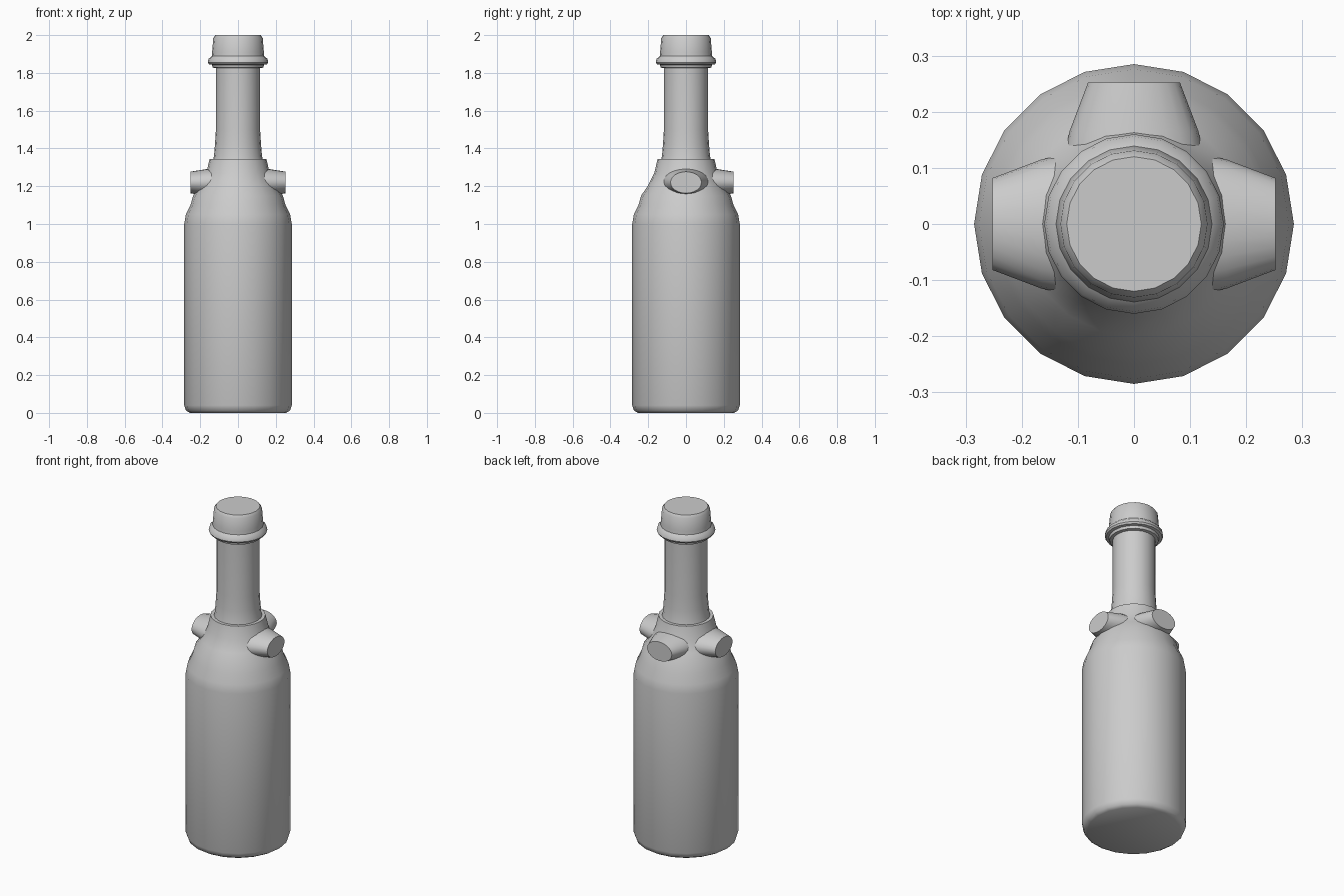
import bpy
import bmesh
from math import cos, sin, pi, radians

cube = bpy.data.objects.get("Cube")
if cube:
    bpy.data.objects.remove(cube, do_unlink=True)

grey = bpy.data.materials.new("plain grey")
grey.use_nodes = True
colour = (0.6, 0.6, 0.6, 1)
grey.diffuse_color = colour
grey.node_tree.nodes["Principled BSDF"].inputs["Base Color"].default_value = colour


def loft(name, rings, sides, place, angle):
    """Skin a stack of rings, cap both ends; place(ring, a) gives a point."""
    bm = bmesh.new()
    loops = [[bm.verts.new(place(r, 2 * pi * i / sides)) for i in range(sides)]
             for r in rings]
    for low, high in zip(loops, loops[1:]):
        for i in range(sides):
            j = (i + 1) % sides
            bm.faces.new((low[i], low[j], high[j], high[i]))
    bm.faces.new(loops[0][::-1])
    bm.faces.new(loops[-1])
    bmesh.ops.recalc_face_normals(bm, faces=bm.faces)
    mesh = bpy.data.meshes.new(name)
    bm.to_mesh(mesh)
    bm.free()
    mesh.materials.append(grey)
    obj = bpy.data.objects.new(name, mesh)
    bpy.context.collection.objects.link(obj)
    bpy.ops.object.select_all(action="DESELECT")
    obj.select_set(True)
    bpy.context.view_layer.objects.active = obj
    bpy.ops.object.shade_smooth_by_angle(angle=radians(angle))
    return obj


def turned(ring, a):
    r, z = ring
    return r * cos(a), r * sin(a), z


# Bottle body with rounded foot and sloping shoulder
loft("bottle_body", [(0.255, 0), (0.275, 0.012), (0.285, 0.04), (0.285, 1.0),
                     (0.276, 1.05), (0.25, 1.105), (0.238, 1.15), (0.2, 1.205),
                     (0.168, 1.27), (0.15, 1.345), (0.125, 1.345)],
     20, turned, 40)

# Neck, flared where it meets the shoulder
loft("neck", [(0.135, 1.33), (0.127, 1.36), (0.122, 1.42), (0.117, 1.5),
              (0.117, 1.84)], 20, turned, 40)

# Cap with a rolled lip
loft("cap", [(0.117, 1.825), (0.134, 1.828), (0.138, 1.843), (0.154, 1.846),
             (0.16, 1.856), (0.156, 1.874), (0.139, 1.89), (0.137, 1.91),
             (0.131, 1.985), (0.12, 2.0)], 20, turned, 40)

# Tapered oval lugs on both sides and the back
for name, turn in (("left_lug", 0), ("back_lug", pi / 2), ("right_lug", pi)):
    def lug(ring, a, turn=turn):
        out, wide, tall = ring
        side = wide * cos(a)
        return (out * cos(turn) - side * sin(turn),
                out * sin(turn) + side * cos(turn), 1.22 + tall * sin(a))
    loft(name, [(0.13, 0.122, 0.075), (0.165, 0.115, 0.071),
                (0.252, 0.082, 0.057)], 24, lug, 40)
